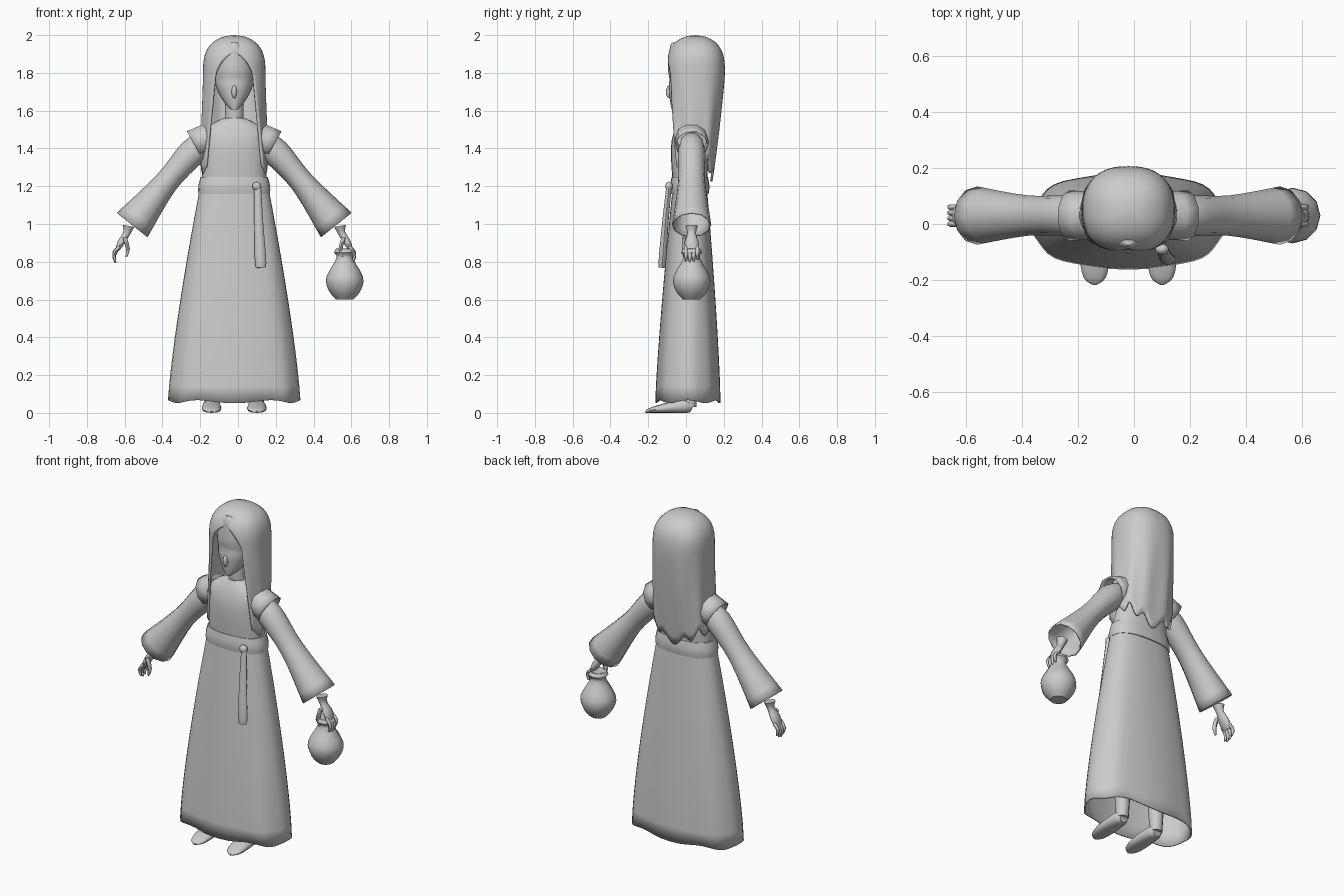
import bpy, bmesh
from math import sin, cos, pi, asin, sqrt, radians, copysign
from mathutils import Vector

cube = bpy.data.objects.get("Cube")
if cube:
    bpy.data.objects.remove(cube)

grey = bpy.data.materials.new("plain_grey")
grey.use_nodes = True
grey.diffuse_color = (0.6, 0.6, 0.6, 1)
grey.node_tree.nodes["Principled BSDF"].inputs["Base Color"].default_value = grey.diffuse_color

MIDDLE = -.02          # x of the body's own middle line
DEPTH = .03            # y of the arms and the jug
SIDEWAYS, BACKWARD = Vector((1, 0, 0)), Vector((0, 1, 0))


def mix(a, b, f):
    return a + (b - a) * f


def clamp(v):
    return min(1, max(0, v))


def outline(turn, square):
    """Point of a rounded-square unit outline; square 2 gives a circle."""
    return [copysign(abs(v) ** (2 / square), v) for v in (cos(turn), sin(turn))]


def turns(count):
    return [2 * pi * i / count for i in range(count)]


def smooth(rows, steps):
    """Run a smooth curve through rows of numbers."""
    result = []
    last = len(rows) - 1
    for i in range(last):
        before, a, b, after = (rows[min(last, max(0, i + k))] for k in (-1, 0, 1, 2))
        for k in range(steps):
            t = k / steps
            result.append([q + t / 2 * (r - p + t * (2 * p - 5 * q + 4 * r - s
                           + t * (3 * (q - r) + s - p)))
                           for p, q, r, s in zip(before, a, b, after)])
    return result + [rows[last]]


def finish(name, bm, shell=0, angle=45):
    """Turn the mesh into a smooth-shaded part; shell adds inward thickness."""
    bmesh.ops.recalc_face_normals(bm, faces=bm.faces)
    mesh = bpy.data.meshes.new(name)
    bm.to_mesh(mesh)
    bm.free()
    part = bpy.data.objects.new(name, mesh)
    bpy.context.collection.objects.link(part)
    mesh.materials.append(grey)
    if shell:
        modifier = part.modifiers.new("thickness", "SOLIDIFY")
        modifier.thickness, modifier.offset = shell, -1
    bpy.ops.object.select_all(action="DESELECT")
    part.select_set(True)
    bpy.context.view_layer.objects.active = part
    bpy.ops.object.shade_smooth_by_angle(angle=radians(angle))


def loft(name, rings, start_cap=True, end_cap=True, closed=True, **look):
    """Skin a list of rings."""
    bm = bmesh.new()
    rows = [[bm.verts.new(p) for p in ring] for ring in rings]
    for upper, lower in zip(rows, rows[1:]):
        for i in range(0 if closed else 1, len(upper)):
            bm.faces.new((upper[i - 1], upper[i], lower[i], lower[i - 1]))
    if start_cap:
        bm.faces.new(rows[0])
    if end_cap:
        bm.faces.new(rows[-1])
    bmesh.ops.remove_doubles(bm, verts=bm.verts, dist=.0005)
    finish(name, bm, **look)


def tube(name, stations, side=BACKWARD, count=12, square=2, steps=3, **look):
    """Skin along a path of (x, y, z, half width along side, half thickness)."""
    stations = smooth(stations, steps)
    points = [Vector(s[:3]) for s in stations]
    rings = []
    for i, (*_, width, thickness) in enumerate(stations):
        way = (points[min(i + 1, len(points) - 1)] - points[max(i - 1, 0)]).normalized()
        across = (side - way * side.dot(way)).normalized()
        other = way.cross(across)
        rings.append([points[i] + across * width * u + other * thickness * v
                      for u, v in (outline(t, square) for t in turns(count))])
    loft(name, rings, **look)


def stack(name, rows, x=MIDDLE, y=.02, **look):
    """Level rings given as (height, half width, half depth)."""
    tube(name, [(x, y, z, a, b) for z, a, b in rows], side=SIDEWAYS, **look)


def ball(name, centre, radii):
    bm = bmesh.new()
    bmesh.ops.create_uvsphere(bm, u_segments=12, v_segments=8, radius=1)
    bmesh.ops.scale(bm, vec=radii, verts=bm.verts)
    bmesh.ops.translate(bm, vec=centre, verts=bm.verts)
    finish(name, bm)


# Long hollow skirt with soft folds and a wavy hem
HEM, WAIST, SKIRT_ROWS = .06, 1.2, 14
skirt = []
for row in range(SKIRT_ROWS + 1):
    rise = 1 - row / SKIRT_ROWS
    width = mix(.345, .18, rise ** 1.3)
    depth = mix(.17, .09, rise ** 1.3)
    ring = []
    for turn in turns(48):
        u, v = outline(turn, 2.5)
        fold = 1 + .016 * (1 - rise) * cos(8 * turn)
        wave = 0 if rise else .008 * cos(6 * turn)
        ring.append((MIDDLE + width * fold * u, mix(.01, .02, rise) + depth * fold * v,
                     mix(HEM, WAIST, rise) + wave))
    skirt.append(ring)
loft("skirt", skirt, end_cap=False, shell=.008)

# Bodice, belt and neck
stack("bodice", [(1.2, .17, .09), (1.4, .17, .1), (1.5, .16, .08), (1.56, .06, .05)],
      count=24, square=2.4)
stack("belt", [(1.16, .19, .1), (1.2, .19, .104), (1.25, .178, .096)], count=24, square=2.4)
stack("neck", [(1.5, .05, .04), (1.7, .05, .05)], steps=1)

# Hanging end of the belt with its knot
ball("belt_knot", (.1, -.09, 1.2), (.024, .02, .024))
tube("belt_tail", [(.104, -.09, 1.2, .018, .014), (.11, -.11, 1, .024, .017),
                   (.12, -.126, .79, .03, .02), (.12, -.126, .775, .014, .01)],
     side=SIDEWAYS, count=8)

# Head: narrow chin, widening to the temples, then a dome under the hair
CHIN, CROWN, TEMPLE, FACE_ROWS = 1.605, 1.96, .55, 18
head = []
for row in range(FACE_ROWS + 1):
    height = row / FACE_ROWS
    if height < TEMPLE:
        swell = mix(.15, 1, sin(pi / 2 * height / TEMPLE) ** .8)
    else:
        swell = sqrt(1.02 - ((height - TEMPLE) / (1 - TEMPLE)) ** 2)
    eyes = .008 * max(0, 1 - abs(height - .46) * 9)
    front = mix(-.072, -.095, swell) + eyes
    ring = []
    for turn in turns(20):
        u, v = outline(turn, 2.1)
        ring.append((MIDDLE + .11 * swell * u, front + .126 * swell * (1 + v),
                     mix(CHIN, CROWN, height)))
    head.append(ring)
loft("head", head, angle=60)
ball("nose", (MIDDLE, -.088, 1.7), (.014, .018, .035))

# Hair: a shell open at the face, falling over the chest and down the back
HAIR_ROWS, LOCKS = 24, 56
hair = []
for row in range(HAIR_ROWS + 1):
    strands = []
    for lock in range(LOCKS + 1):
        along = lock / LOCKS
        ripple = cos(14 * pi * along)
        nearness = abs(2 * along - 1)           # nothing at the back, full at the face
        tip = mix(1.25, 1.28, nearness) + .06 * sin(pi * nearness) ** 2 + .025 * ripple
        z = mix(2, tip, (row / HAIR_ROWS) ** 1.5)
        dome = sqrt(1 - (1 - clamp((2 - z) * 5)) ** 3)
        fall = clamp((1.8 - z) / .6)
        width = mix(.165, .18, fall) * dome
        opening = clamp((1.9 - z) * 10) ** .4 * (.1 + .1 * (1.8 - z))
        start = asin(clamp(opening / width) ** 1.2) if width else 0
        u, v = outline(mix(start, 2 * pi - start, along), 2.4)
        depth = .152 if u > 0 else mix(.158, .09, fall ** 1.3)
        wavy = 1 + .02 * clamp(fall * 2) * ripple
        strands.append((MIDDLE - width * wavy * v, .048 - depth * dome * wavy * u, z))
    hair.append(strands)
loft("hair", hair, start_cap=False, end_cap=False, closed=False, shell=.012, angle=50)

# Parts that repeat on both sides of the body
for sign, label in ((-1, "right"), (1, "left")):
    def limb(part, rows, y=DEPTH, **look):
        """Tube of (distance from the middle, height, half width, half thickness)."""
        tube(f"{label}_{part}", [(MIDDLE + sign * x, y, z, a, b) for x, z, a, b in rows], **look)

    # Flared shoulder cap and wide open sleeve
    limb("shoulder_cap", [(.13, 1.465, .085, .075), (.21, 1.42, .09, .086)],
         count=10, steps=2, end_cap=False, shell=.007)
    limb("sleeve", [(.15, 1.43, .06, .06), (.22, 1.38, .072, .074), (.36, 1.22, .072, .064),
                    (.54, .995, .104, .104)], steps=4, end_cap=False, shell=.007)

    # Hand with a flared wrist, four curled fingers and a thumb
    limb("hand", [(.56, .99, .033, .033), (.57, .95, .023, .02), (.6, .9, .037, .02),
                  (.62, .86, .03, .01)], count=10, angle=60)
    for finger, lift in enumerate((.01, 0, .005, .02)):
        limb(f"finger_{finger + 1}", [(.61, .88, .01, .01), (.636, .83 + lift, .01, .01),
                                      (.628, .793 + lift, .005, .005)],
             y=.02 * finger, count=6, angle=60)
    limb("thumb", [(.58, .93, .012, .012), (.563, .87, .012, .012), (.571, .825, .005, .005)],
         y=-.01, count=6, angle=60)

    # Slim leg and pointed shoe
    foot = MIDDLE + sign * .12
    stack(label + "_leg", [(.6, .06, .06), (.3, .05, .05), (.03, .035, .035)], x=foot)
    tube(label + "_shoe", [(foot, y, thickness, width, thickness) for y, width, thickness in
                           ((.035, .025, .026), (0, .044, .036), (-.12, .052, .024),
                            (-.19, .04, .013), (-.215, .01, .005))],
         side=SIDEWAYS, square=2.4, angle=50)

# Round-bellied jug hanging from the left hand
stack("jug", [(z, r, r) for z, r in ((.6, .046), (.65, .086), (.72, .097), (.82, .043),
                                     (.85, .056), (.87, .04), (.82, .03))], x=.565, y=DEPTH)
